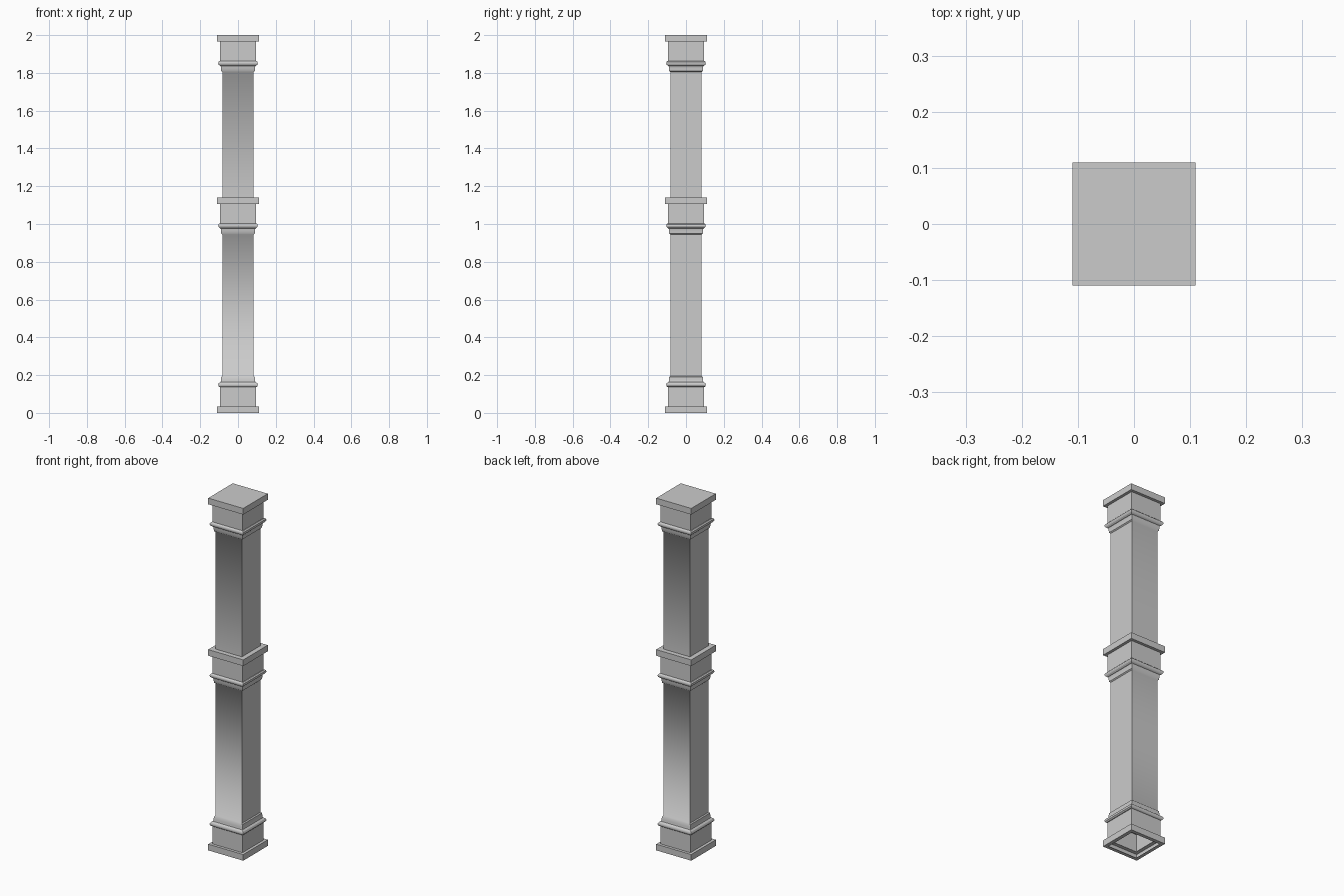
import bpy, bmesh, math

if "Cube" in bpy.data.objects:
    bpy.data.objects.remove(bpy.data.objects["Cube"], do_unlink=True)

stone = bpy.data.materials.new("grey_stone")
stone.use_nodes = True
GREY = (0.6, 0.6, 0.6, 1)
stone.diffuse_color = GREY
stone.node_tree.nodes["Principled BSDF"].inputs["Base Color"].default_value = GREY

CORNERS = [(-1, -1), (1, -1), (1, 1), (-1, 1)]


def square_sweep(name, profile, closed_top=False):
    """Square shell from (half width, height) points listed upwards."""
    bm = bmesh.new()
    rings = [[bm.verts.new((x * r, y * r, z)) for x, y in CORNERS] for r, z in profile]
    for low, high in zip(rings, rings[1:]):
        for i in range(4):
            j = (i + 1) % 4
            bm.faces.new((low[i], low[j], high[j], high[i]))
    if closed_top:
        bm.faces.new(rings[-1])
    bm.normal_update()
    # Front and back blend softly along the height; sides stay crisp
    for face in bm.faces:
        face.smooth = True
    for edge in bm.edges:
        soft = len(edge.link_faces) == 2 and edge.calc_face_angle() < math.radians(60)
        edge.smooth = soft and all(abs(f.normal.x) < 0.1 for f in edge.link_faces)
    mesh = bpy.data.meshes.new(name)
    bm.to_mesh(mesh)
    bm.free()
    mesh.materials.append(stone)
    obj = bpy.data.objects.new(name, mesh)
    bpy.context.collection.objects.link(obj)
    return obj


PLATE = [(0.09, 0), (0.11, 0), (0.11, 0.035), (0.09, 0.035)]
BLOCK = [(0.094, 0.035), (0.094, 0.14)]
MOULDING = [(0.09, 0.137), (0.098, 0.137), (0.104, 0.143), (0.105, 0.15),
            (0.102, 0.157), (0.096, 0.162), (0.088, 0.164)]
COVE = [(0.092, 0.163), (0.09, 0.174), (0.089, 0.19), (0.083, 0.195)]


def place(profile, end, sign):
    """Profile measured from an end, returned in upward order."""
    points = [(r, end + sign * d) for r, d in profile]
    return points if sign > 0 else points[::-1]


# Plate, block and moulding at the foot, middle and head
for part, end, sign in (("base", 0, 1), ("middle", 1.14, -1), ("top", 2, -1)):
    square_sweep(part + "_plate", place(PLATE, end, sign), closed_top=sign < 0)
    square_sweep(part + "_block", place(BLOCK, end, sign))
    square_sweep(part + "_moulding", place(MOULDING, end, sign))

# Shafts with flared collars
square_sweep("lower_shaft", place(COVE, 0, 1) + place(COVE, 1.14, -1))
square_sweep("upper_shaft", [(0.083, 1.14)] + place(COVE, 2, -1))
